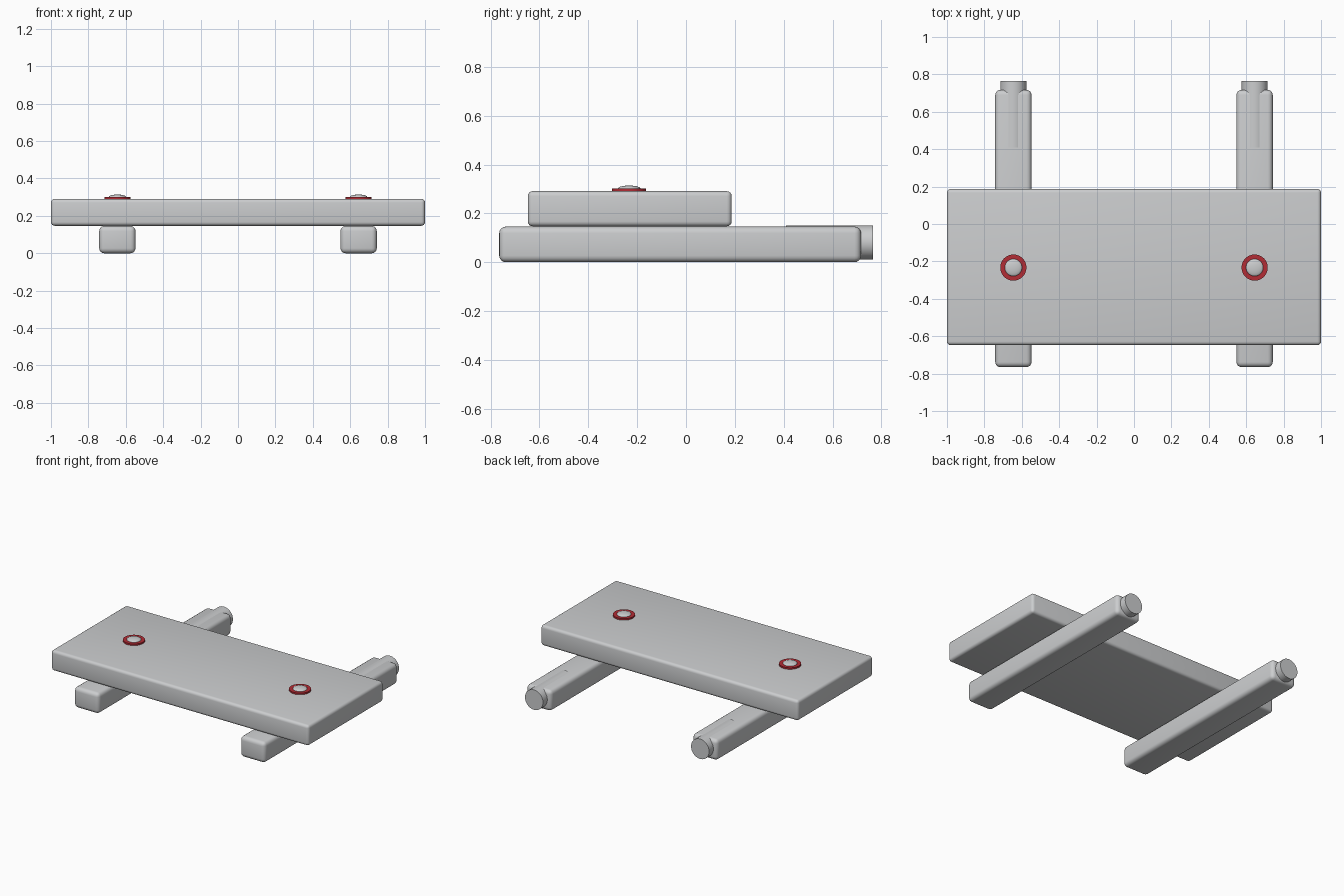
import bpy, bmesh, math
from mathutils import Matrix

if "Cube" in bpy.data.objects:
    bpy.data.objects.remove(bpy.data.objects["Cube"])


def material(name, rgb):
    m = bpy.data.materials.new(name)
    m.diffuse_color = (*rgb, 1)
    m.use_nodes = True
    m.node_tree.nodes["Principled BSDF"].inputs["Base Color"].default_value = m.diffuse_color
    return m


GREY = material("light grey", (0.60, 0.61, 0.62))
RED = material("red", (0.45, 0.025, 0.035))


def finish(bm, name, mat, angle=40):
    me = bpy.data.meshes.new(name)
    bmesh.ops.recalc_face_normals(bm, faces=bm.faces)
    bm.to_mesh(me)
    bm.free()
    ob = bpy.data.objects.new(name, me)
    bpy.context.collection.objects.link(ob)
    me.materials.append(mat)
    bpy.ops.object.select_all(action='DESELECT')
    ob.select_set(True)
    bpy.context.view_layer.objects.active = ob
    bpy.ops.object.shade_smooth_by_angle(angle=math.radians(angle))
    return ob


def rounded_box(name, lo, hi, radius):
    bm = bmesh.new()
    bmesh.ops.create_cube(bm, size=1)
    for v in bm.verts:
        v.co = [(a + b) / 2 + c * (b - a) for a, b, c in zip(lo, hi, v.co)]
    bmesh.ops.bevel(bm, geom=bm.edges[:], offset=radius, segments=4,
                    profile=0.5, affect='EDGES')
    return finish(bm, name, GREY)


def lathe(name, profile, mat, origin, steps=48):
    # Spin a (radius, height) profile around the vertical axis
    bm = bmesh.new()
    vs = [bm.verts.new((r, 0, z)) for r, z in profile]
    es = [bm.edges.new(p) for p in zip(vs, vs[1:])]
    bmesh.ops.spin(bm, geom=vs + es, cent=(0, 0, 0), axis=(0, 0, 1),
                   angle=2 * math.pi, steps=steps)
    bmesh.ops.remove_doubles(bm, verts=bm.verts, dist=1e-5)
    ob = finish(bm, name, mat)
    ob.location = origin
    return ob


# Top plank
rounded_box("plank", (-1, -0.648, 0.147), (1, 0.187, 0.291), 0.02)

for side, x in (("left", -0.645), ("right", 0.645)):
    # Supporting rail
    rounded_box(side + "_rail", (x - 0.097, -0.765, 0), (x + 0.097, 0.717, 0.146), 0.027)

    # Round peg set in the back end of the rail
    bm = bmesh.new()
    bmesh.ops.create_cone(bm, cap_ends=True, segments=48, radius1=0.07, radius2=0.07,
                          depth=0.355,
                          matrix=Matrix.Translation((x, 0.5875, 0.081))
                          @ Matrix.Rotation(math.pi / 2, 4, 'X'))
    finish(bm, side + "_peg", GREY)

    # Red washer and domed bolt head on the plank
    lathe(side + "_washer", [(0, 0), (0.07, 0), (0.07, 0.014), (0, 0.014)], RED,
          (x, -0.233, 0.288))
    dome = [(0.046 * math.cos(a), 0.012 * math.sin(a))
            for a in (i * math.pi / 16 for i in range(8))] + [(0, 0.012)]
    lathe(side + "_bolt_head", [(0, -0.008), (0.046, -0.008)] + dome, GREY,
          (x, -0.233, 0.302))
